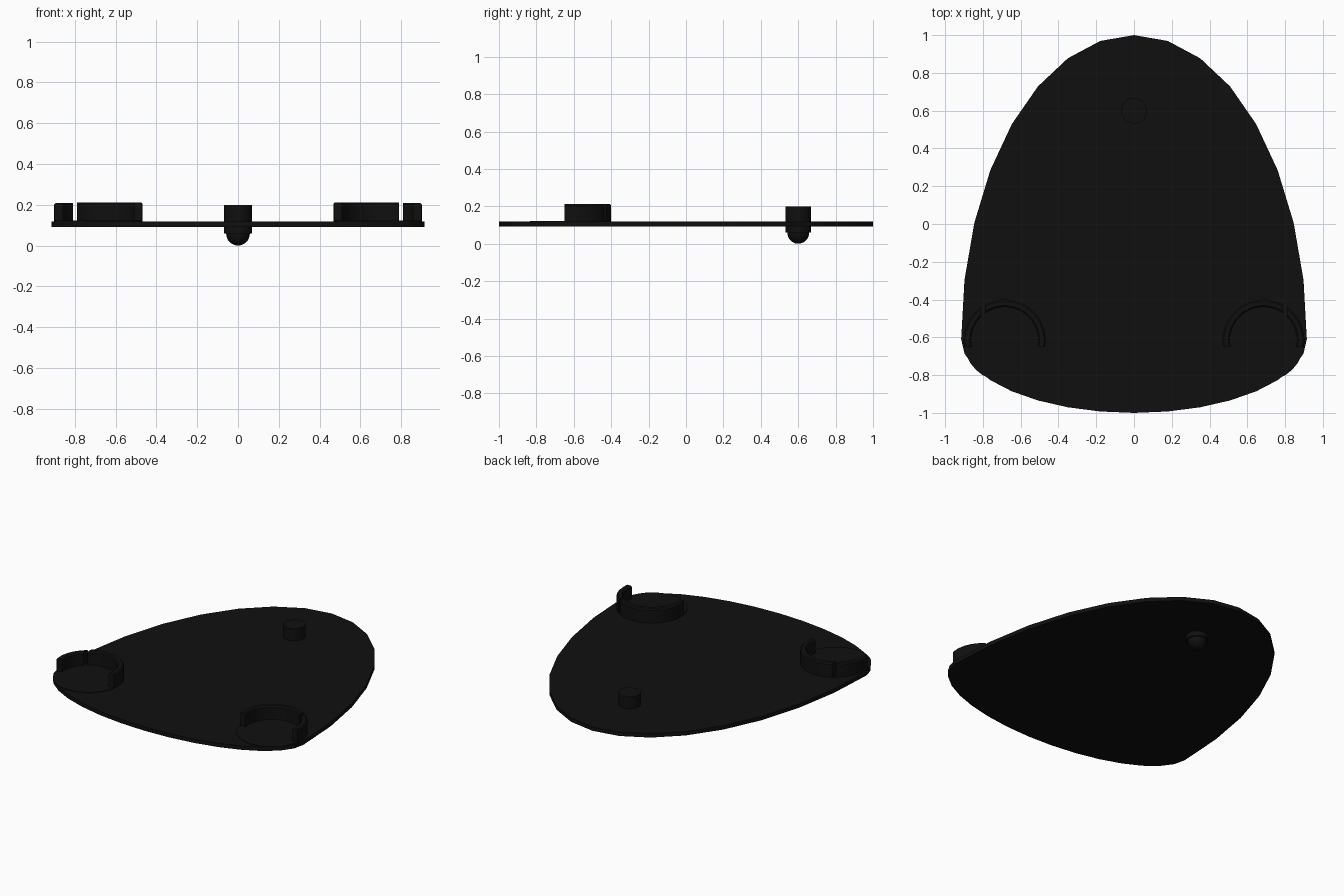
import bpy, bmesh, math

if "Cube" in bpy.data.objects:
    bpy.data.objects.remove(bpy.data.objects["Cube"])

black = bpy.data.materials.new("matte black")
black.diffuse_color = (0.005, 0.005, 0.005, 1)
black.use_nodes = True
black.node_tree.nodes["Principled BSDF"].inputs["Base Color"].default_value = black.diffuse_color


def finish(name, bm, smooth=True):
    bmesh.ops.recalc_face_normals(bm, faces=bm.faces)
    me = bpy.data.meshes.new(name)
    bm.to_mesh(me)
    bm.free()
    me.materials.append(black)
    ob = bpy.data.objects.new(name, me)
    bpy.context.collection.objects.link(ob)
    if smooth:
        bpy.ops.object.select_all(action='DESELECT')
        bpy.context.view_layer.objects.active = ob
        ob.select_set(True)
        bpy.ops.object.shade_smooth_by_angle(angle=math.radians(30))
    return ob


def prism(name, outline, z0, z1, smooth=True):
    bm = bmesh.new()
    face = bm.faces.new([bm.verts.new((x, y, z0)) for x, y in outline])
    ext = bmesh.ops.extrude_face_region(bm, geom=[face])
    for v in ext["geom"]:
        if isinstance(v, bmesh.types.BMVert):
            v.co.z = z1
    if face.is_valid is False or len(bm.faces) < len(outline) + 2:
        bm.faces.new([v for v in bm.verts if abs(v.co.z - z0) < 1e-6])
    return finish(name, bm, smooth)


def circle(cx, cy, r, n=32):
    return [(cx + r * math.cos(2 * math.pi * i / n),
             cy + r * math.sin(2 * math.pi * i / n)) for i in range(n)]


# Egg-shaped base plate: two half ellipses sharing the widest line
plate = []
for i in range(32):
    a = 2 * math.pi * i / 32
    s = math.sin(a)
    plate.append((0.915 * math.cos(a), -0.61 + s * (1.61 if s > 0 else 0.39)))
prism("base_plate", plate, 0.092, 0.118, smooth=False)

# Wheel guards: thin disc with a curved wall split by a narrow slot
CX, CY, R_OUT, R_IN = 0.685, -0.617, 0.217, 0.177
TOP, BASE, BEVEL = 0.212, 0.118, 0.008


def guard_wall(name, side, start, end, top, steps):
    """start/end give the end angle for a radius, so slot sides stay parallel"""
    profile = [(R_IN, BASE), (R_OUT, BASE), (R_OUT, top - BEVEL),
               (R_OUT - BEVEL, top), (R_IN + BEVEL, top), (R_IN, top - BEVEL)]
    bm = bmesh.new()
    rings = []
    for i in range(steps + 1):
        ring = []
        for r, z in profile:
            a = start(r) + (end(r) - start(r)) * i / steps
            ring.append(bm.verts.new((side * (CX + r * math.cos(a)),
                                      CY + r * math.sin(a), z)))
        rings.append(ring)
    n = len(profile)
    for a, b in zip(rings, rings[1:]):
        for k in range(n):
            bm.faces.new((a[k], a[(k + 1) % n], b[(k + 1) % n], b[k]))
    bm.faces.new(rings[0])
    bm.faces.new(rings[-1])
    finish(name, bm)


def at_x(x):
    return lambda r: math.acos((x - CX) / r)


def low_end(r):
    return -math.asin(0.033 / r)


for side, label in ((-1, "left"), (1, "right")):
    prism(label + "_wheel_disc", circle(side * CX, CY, R_OUT), 0.110, 0.122)
    guard_wall(label + "_guard_inner", side, at_x(0.79),
               lambda r: math.pi - low_end(r), TOP, 24)
    guard_wall(label + "_guard_outer", side, low_end, at_x(0.81), TOP - 0.004, 12)

# Caster: round post through the plate with a ball below
prism("caster_post", circle(0, 0.6, 0.068), 0.06, 0.199)
bm = bmesh.new()
bmesh.ops.create_uvsphere(bm, u_segments=32, v_segments=16, radius=0.058)
bmesh.ops.translate(bm, verts=bm.verts, vec=(0, 0.6, 0.058))
finish("caster_ball", bm)
